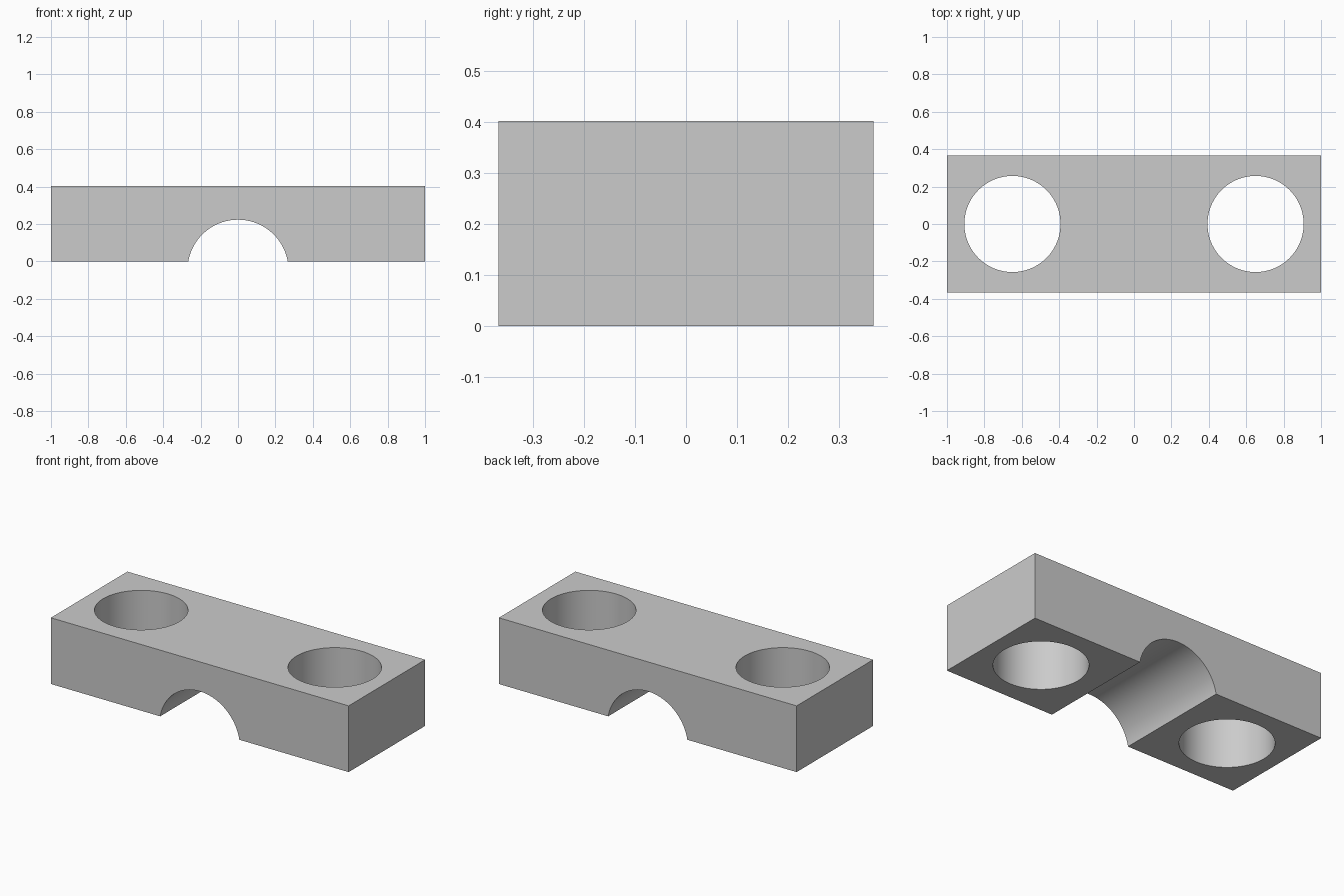
import bpy
import math

cube = bpy.data.objects.get("Cube")
if cube:
    bpy.data.objects.remove(cube, do_unlink=True)

WIDTH, DEPTH, HEIGHT = 2.0, 0.734, 0.402
HOLE_X, HOLE_RADIUS = 0.65, 0.257
ARCH_RADIUS, ARCH_Z = 0.27, -0.047

grey = bpy.data.materials.new("light_grey")
grey.use_nodes = True
colour = (0.6, 0.6, 0.6, 1)
grey.diffuse_color = colour
grey.node_tree.nodes["Principled BSDF"].inputs["Base Color"].default_value = colour


def cylinder_cutter(name, radius, location, rotation=(0, 0, 0)):
    bpy.ops.mesh.primitive_cylinder_add(vertices=96, radius=radius, depth=1.2,
                                        location=location, rotation=rotation)
    cutter = bpy.context.object
    cutter.name = name
    cutter.data.materials.append(grey)
    return cutter


# Rectangular block
bpy.ops.mesh.primitive_cube_add(size=1, location=(0, 0, HEIGHT / 2))
block = bpy.context.object
block.name = "clamp_block"
block.scale = (WIDTH, DEPTH, HEIGHT)
bpy.ops.object.transform_apply(location=True, rotation=True, scale=True)
block.data.materials.append(grey)

# Two vertical through holes and the arched channel underneath
cutters = [cylinder_cutter("right_hole_cutter", HOLE_RADIUS, (-HOLE_X, 0, HEIGHT / 2)),
           cylinder_cutter("left_hole_cutter", HOLE_RADIUS, (HOLE_X, 0, HEIGHT / 2)),
           cylinder_cutter("arch_cutter", ARCH_RADIUS, (0, 0, ARCH_Z), (math.pi / 2, 0, 0))]

bpy.ops.object.select_all(action="DESELECT")
block.select_set(True)
bpy.context.view_layer.objects.active = block
for cutter in cutters:
    cut = block.modifiers.new(cutter.name, "BOOLEAN")
    cut.operation = "DIFFERENCE"
    cut.solver = "EXACT"
    cut.object = cutter
    bpy.ops.object.modifier_apply(modifier=cut.name)
for cutter in cutters:
    bpy.data.objects.remove(cutter, do_unlink=True)

# Smooth bores with crisp rims
bpy.ops.object.shade_smooth_by_angle(angle=math.radians(30))
